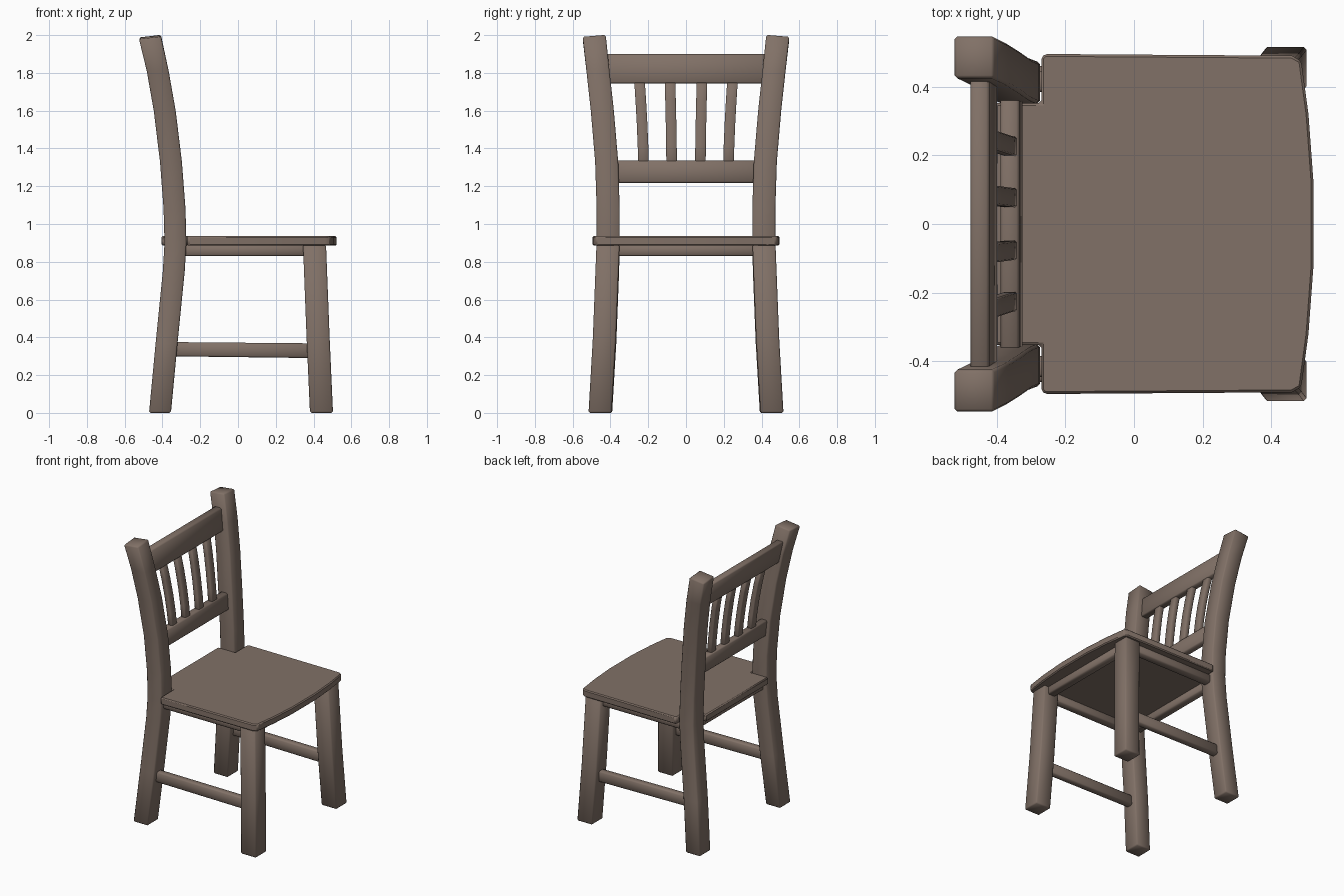
import bpy, bmesh, math

if "Cube" in bpy.data.objects:
    bpy.data.objects.remove(bpy.data.objects["Cube"])

wood = bpy.data.materials.new("brown_wood")
wood.diffuse_color = (0.22, 0.165, 0.135, 1)
wood.use_nodes = True
wood.node_tree.nodes["Principled BSDF"].inputs["Base Color"].default_value = wood.diffuse_color


def finish(name, bm, bevel=0.0, angle=None):
    bmesh.ops.recalc_face_normals(bm, faces=bm.faces[:])
    me = bpy.data.meshes.new(name)
    bm.to_mesh(me)
    bm.free()
    ob = bpy.data.objects.new(name, me)
    bpy.context.collection.objects.link(ob)
    me.materials.append(wood)
    if bevel:
        m = ob.modifiers.new("bevel", 'BEVEL')
        m.width, m.segments, m.limit_method = bevel, 1, 'ANGLE'
    if angle is None:
        me.shade_smooth()
    else:
        bpy.context.view_layer.objects.active = ob
        ob.select_set(True)
        bpy.ops.object.shade_smooth_by_angle(angle=math.radians(angle))
        ob.select_set(False)
    return ob


def loft(name, rings, **kw):
    """Skin a list of four-point rings into a capped bar."""
    bm = bmesh.new()
    rows = [[bm.verts.new(p) for p in r] for r in rings]
    for a, b in zip(rows, rows[1:]):
        for i in range(4):
            j = (i + 1) % 4
            bm.faces.new((a[i], a[j], b[j], b[i]))
    bm.faces.new(rows[0])
    bm.faces.new(rows[-1])
    return finish(name, bm, **kw)


CORNERS = ((-1, -1), (1, -1), (1, 1), (-1, 1))


def upright(name, path, hx, hy, tilt=(0, 0), **kw):
    """Vertical bar through (x, y, z) points; tilt slopes the top end."""
    rings = []
    for k, (x, y, z) in enumerate(path):
        t = tilt if k == len(path) - 1 else (0, 0)
        rings.append([(x + a * hx, y + b * hy, z + a * t[0] + b * t[1]) for a, b in CORNERS])
    return loft(name, rings, **kw)


def side_rail(name, y, hy, ends):
    """Front-to-back bar; ends are (x, z low, z high)."""
    loft(name, [[(x, y - hy, lo), (x, y + hy, lo), (x, y + hy, hi), (x, y - hy, hi)]
                for x, lo, hi in ends], bevel=0.008)


def cross_rail(name, half, x_low, x_high, lo, hi, depth):
    """Left-to-right bar, leaning from x_low to x_high."""
    d = depth / 2
    loft(name, [[(x_low - d, y, lo), (x_low + d, y, lo), (x_high + d, y, hi), (x_high - d, y, hi)]
                for y in (-half, half)], bevel=0.008)


# curved back posts, front legs, side rails
post = [(-0.413, 0.452, 0), (-0.378, 0.43, 0.37), (-0.34, 0.415, 0.75), (-0.331, 0.412, 0.9),
        (-0.336, 0.412, 1.08), (-0.355, 0.42, 1.33), (-0.388, 0.443, 1.6),
        (-0.425, 0.466, 1.81), (-0.466, 0.486, 1.99)]
for s, side in ((1, "left"), (-1, "right")):
    upright("back_post_" + side, [(x, s * y, z) for x, y, z in post], 0.058, 0.061,
            (0.007, -0.005 * s), bevel=0.008)
    upright("front_leg_" + side,
            [(0.442, s * 0.455, 0), (0.424, s * 0.432, 0.4), (0.405, s * 0.413, 0.89)],
            0.061, 0.061, bevel=0.008)
    side_rail("side_stretcher_" + side, s * 0.435, 0.025, [(-0.38, 0.30, 0.375), (0.42, 0.29, 0.368)])
    side_rail("side_apron_" + side, s * 0.415, 0.03, [(-0.33, 0.83, 0.89), (0.40, 0.83, 0.89)])

# front and back aprons
cross_rail("front_apron", 0.41, 0.405, 0.405, 0.83, 0.89, 0.06)
cross_rail("back_apron", 0.41, -0.331, -0.331, 0.83, 0.89, 0.06)

# seat, notched around the posts, with a bowed front
half_outline = [(0.522, 0.13), (0.508, 0.32), (0.487, 0.475), (0.46, 0.49),
                (-0.26, 0.495), (-0.27, 0.485), (-0.27, 0.352), (-0.405, 0.352)]
outline = half_outline + [(x, -y) for x, y in reversed(half_outline)]
bm = bmesh.new()
base = bm.faces.new([bm.verts.new((x, y, 0.885)) for x, y in outline])
top = bmesh.ops.extrude_face_region(bm, geom=[base], use_keep_orig=True)
bmesh.ops.translate(bm, vec=(0, 0, 0.051),
                    verts=[v for v in top["geom"] if isinstance(v, bmesh.types.BMVert)])
finish("seat", bm, bevel=0.007, angle=40)

# back rails
cross_rail("top_rail", 0.45, -0.425, -0.45, 1.745, 1.90, 0.055)
cross_rail("lower_rail", 0.41, -0.352, -0.362, 1.218, 1.335, 0.055)

# bowed back slats
for i, (y0, y1) in enumerate(((-0.225, -0.247), (-0.076, -0.085), (0.076, 0.085), (0.225, 0.247))):
    path = []
    for k in range(5):
        t = k / 4
        path.append((-0.357 - 0.035 * t - 0.035 * t * t,
                     y0 + (y1 - y0) * t ** 1.5, 1.30 + 0.47 * t))
    upright("back_slat_%d" % (i + 1), path, 0.018, 0.028, bevel=0.004)
